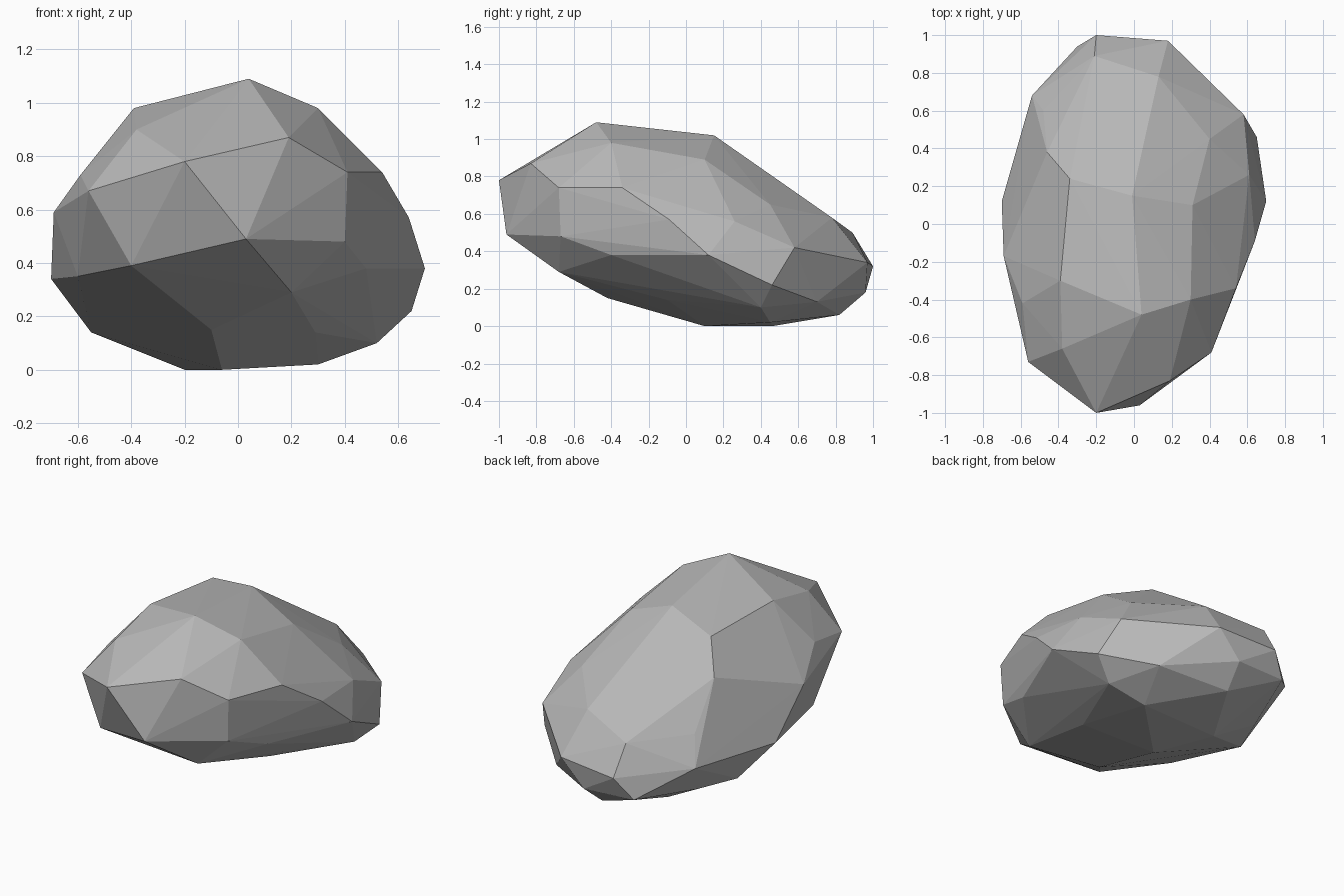
import bpy
import bmesh
from mathutils import Vector

default_cube = bpy.data.objects.get("Cube")
if default_cube:
    bpy.data.objects.remove(default_cube, do_unlink=True)


def make_material(name, colour):
    """Plain matte material with matching viewport and render colour."""
    material = bpy.data.materials.new(name)
    material.use_nodes = True
    material.diffuse_color = colour
    shader = material.node_tree.nodes["Principled BSDF"]
    shader.inputs["Base Color"].default_value = colour
    shader.inputs["Roughness"].default_value = 0.9
    return material


def chisel_stone(name, rings, material):
    """Wrap the corner rings in a convex, flat-faceted skin."""
    bm = bmesh.new()
    for ring in rings:
        for corner in ring:
            bm.verts.new(Vector(corner) / 100)

    hull = bmesh.ops.convex_hull(bm, input=bm.verts[:])
    buried = set(hull["geom_interior"]) | set(hull["geom_unused"])
    loose = [item for item in buried if isinstance(item, bmesh.types.BMVert)]
    bmesh.ops.delete(bm, geom=loose, context="VERTS")
    bmesh.ops.recalc_face_normals(bm, faces=bm.faces[:])

    for face in bm.faces:
        face.smooth = False

    mesh = bpy.data.meshes.new(name)
    bm.to_mesh(mesh)
    bm.free()
    mesh.materials.append(material)
    stone = bpy.data.objects.new(name, mesh)
    bpy.context.scene.collection.objects.link(stone)
    return stone


# Rings of facet corners in hundredths of a unit, from the top downwards
crown = [
    (4, -48, 109), (30, -40, 98), (31, 10, 89), (-1, 15, 102),
    (-34, 24, 95), (-39, -30, 98), (-38, -66, 90),
]

# Sloping shoulder: tall at the front, falling away to the back
shoulder = [
    (-20, -100, 78), (19, -83, 87), (41, -68, 74), (54, -34, 74),
    (64, -9, 57), (61, 26, 56), (40, 45, 65), (13, 78, 58),
    (-21, 89, 50), (-48, 60, 52), (-46, 38, 78), (-69, -17, 59),
    (-59, -42, 73), (-56, -73, 67),
]

# Widest belt
girdle = [
    (3, -96, 49), (40, -67, 48), (48, -40, 38), (70, 12, 38),
    (58, 58, 42), (18, 97, 34), (-20, 100, 32), (-54, 68, 35),
    (-70, 12, 34), (-60, -39, 35), (-40, -78, 39),
]

# Undercut below the belt
undercut = [
    (20, -68, 29), (29, -10, 14), (65, 46, 22), (40, 70, 13),
    (3, 96, 18), (-30, 94, 19), (-45, 52, 14), (-55, 28, 14),
    (-10, -42, 15),
]

# Corners resting on or just above the ground
base = [
    (-6, 10, 0), (52, 40, 10), (30, 45, 2), (0, 82, 6), (-20, 46, 0),
]

stone_grey = make_material("stone grey", (0.48, 0.48, 0.48, 1))
chisel_stone("boulder", [crown, shoulder, girdle, undercut, base], stone_grey)
